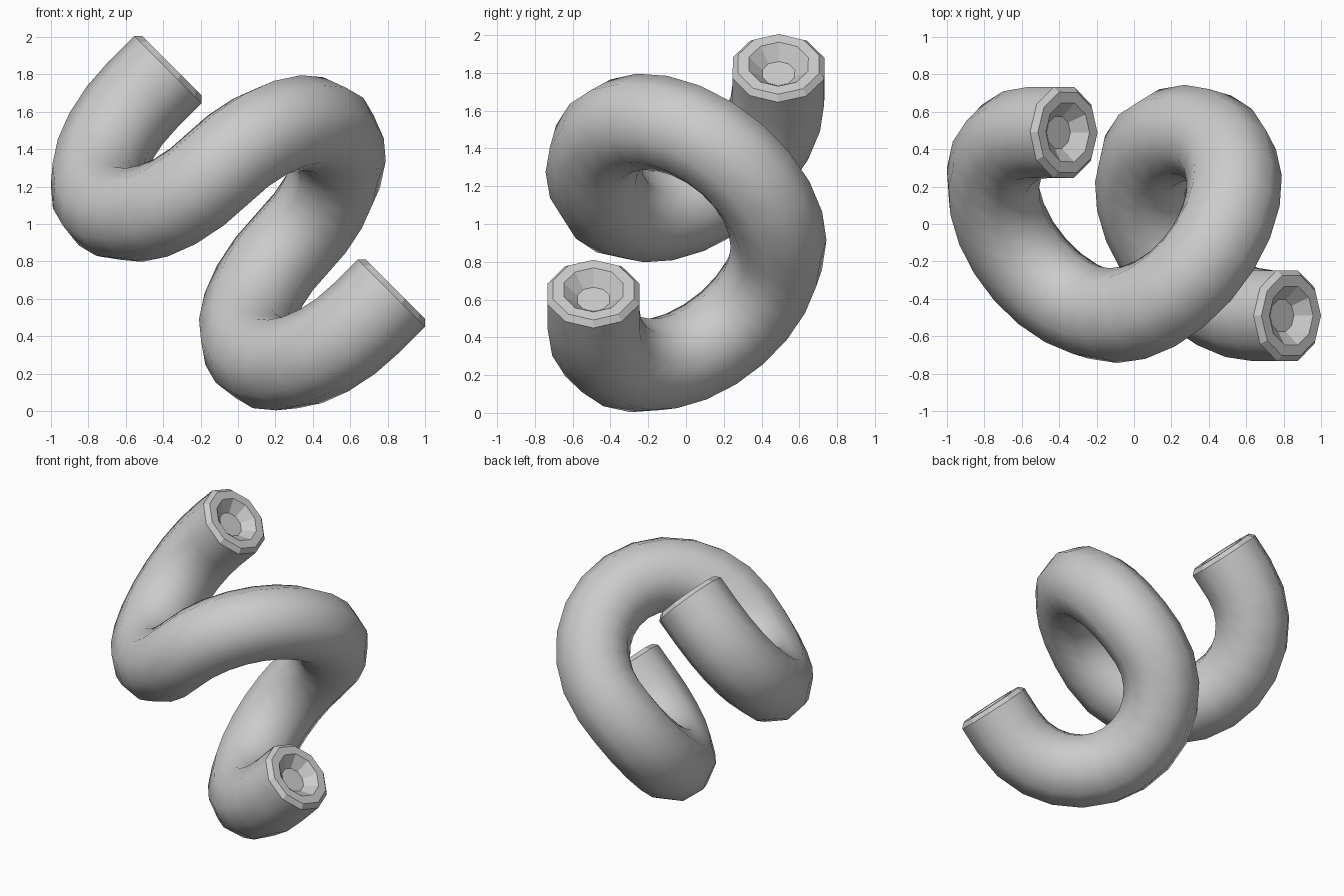
import bpy, bmesh, math
from mathutils import Vector, Quaternion

if "Cube" in bpy.data.objects:
    bpy.data.objects.remove(bpy.data.objects["Cube"])

# Working axes: U = direction both ends face, W = winding axis, Y = world y
U = Vector((1, 0, 1)).normalized()
W = Vector((1, 0, -1)).normalized()
Y = Vector((0, 1, 0))
R, TUBE, SIDES, STEPS = 0.565, 0.255, 10, 12
U_MID, U_RIM = 0.838, 1.025
DY, DW = 0.49, 0.5633

bm = bmesh.new()
rings = []


def add_ring(centre, a, b, radius):
    ring = [bm.verts.new(centre + radius * (math.cos(t) * a + math.sin(t) * b))
            for t in (2 * math.pi * i / SIDES for i in range(SIDES))]
    if rings:
        for i in range(SIDES):
            j = (i + 1) % SIDES
            f = bm.faces.new((rings[-1][i], rings[-1][j], ring[j], ring[i]))
            f.smooth = True
    rings.append(ring)


# End cap: recess floor, recess mouth, chamfer top, chamfer base
cap = [(-0.04, 0.09), (0.03, 0.165), (0.03, 0.225), (0, TUBE)]
a, b = W.copy(), Y.copy()
p = U_RIM * U + 0.134 * W - DY * Y
for du, r in cap:
    add_ring(p + du * U, a, b, r)

# Winding tube: three half circles, each in its own tilted plane
for k in range(3):
    s = -1 if k % 2 == 0 else 1
    start = U_MID * U + (0.134 - k * DW) * W + s * DY * Y
    end = U_MID * U + (0.134 - (k + 1) * DW) * W - s * DY * Y
    mid = (start + end) / 2
    arm = start - mid
    axis = arm.cross(s * U).normalized()
    for i in range(0 if k == 0 else 1, STEPS + 1):
        q = Quaternion(axis, math.pi * i / STEPS)
        add_ring(mid + q @ arm, q @ a, q @ b, TUBE)
    a, b = q @ a, q @ b

# Second end cap
p = end + (U_RIM - U_MID) * U
for du, r in reversed(cap):
    add_ring(p + du * U, a, b, r)
for ring in (rings[0], rings[-1]):
    bm.faces.new(ring)
bmesh.ops.recalc_face_normals(bm, faces=bm.faces)

# Keep the end-cap edges crisp: flat shade their facets
for f in bm.faces:
    if any(v in set(r) for r in rings[:3] + rings[-3:] for v in f.verts):
        f.smooth = False
for r in (rings[3], rings[-4]):
    for i in range(SIDES):
        bm.edges.get((r[i], r[(i + 1) % SIDES])).smooth = False

mesh = bpy.data.meshes.new("coiled_tube")
bm.to_mesh(mesh)
bm.free()
bpy.context.collection.objects.link(bpy.data.objects.new("coiled_tube", mesh))
